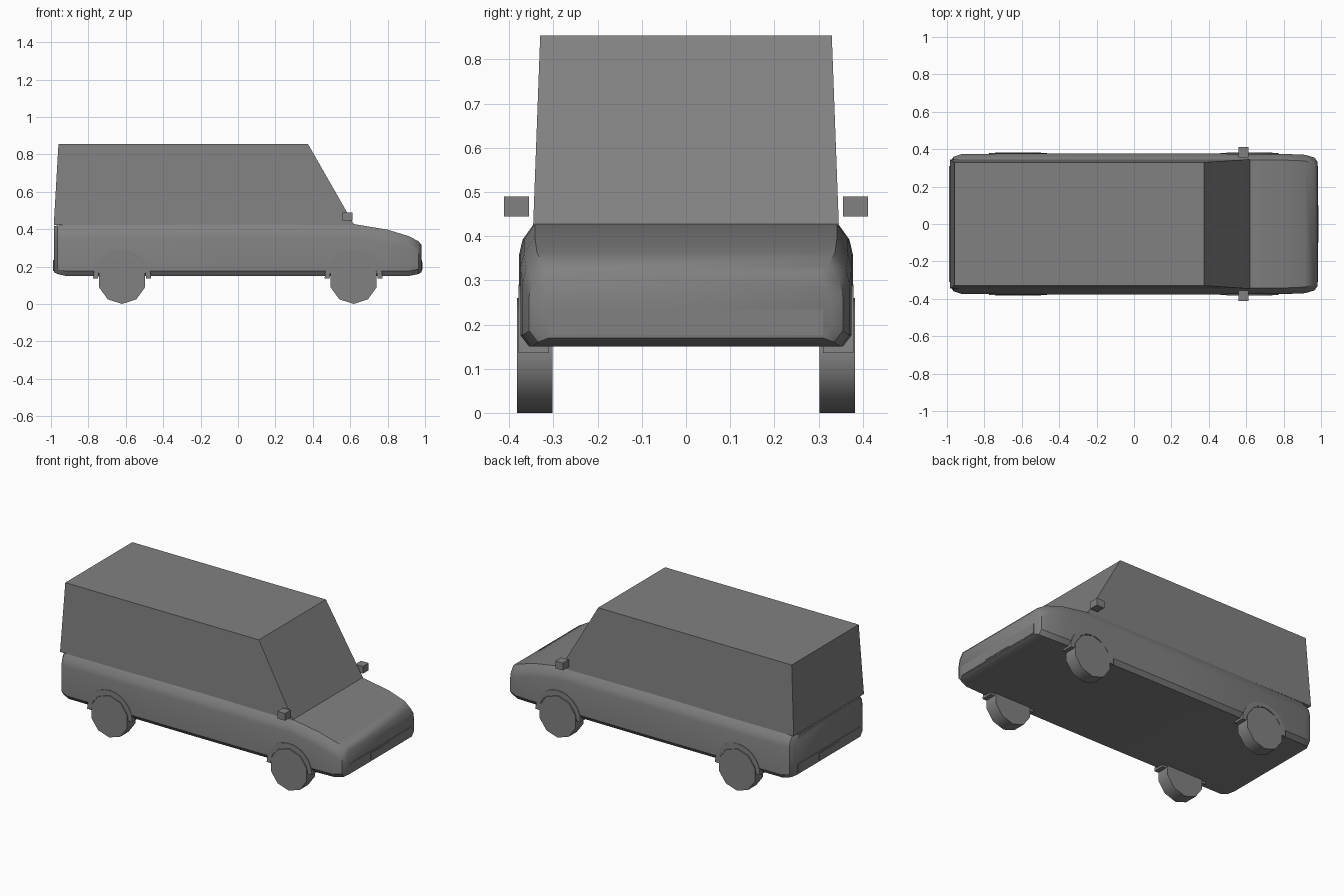
import bpy, bmesh, math

cube = bpy.data.objects.get("Cube")
if cube:
    bpy.data.objects.remove(cube, do_unlink=True)

grey = bpy.data.materials.new("mid grey")
grey.use_nodes = True
colour = (0.22, 0.22, 0.22, 1)
grey.diffuse_color = colour
grey.node_tree.nodes["Principled BSDF"].inputs["Base Color"].default_value = colour


def finish(name, bm, smooth=None):
    bmesh.ops.recalc_face_normals(bm, faces=bm.faces)
    mesh = bpy.data.meshes.new(name)
    bm.to_mesh(mesh)
    bm.free()
    mesh.materials.append(grey)
    obj = bpy.data.objects.new(name, mesh)
    bpy.context.collection.objects.link(obj)
    if smooth:
        bpy.ops.object.select_all(action='DESELECT')
        obj.select_set(True)
        bpy.context.view_layer.objects.active = obj
        bpy.ops.object.shade_smooth_by_angle(angle=math.radians(smooth))
    return obj


def loft(name, rings, smooth=None, closed_ends=True):
    """Skin a row of closed rings that all have the same point count."""
    bm = bmesh.new()
    loops = [[bm.verts.new(p) for p in ring] for ring in rings]
    n = len(loops[0])
    for a, b in zip(loops, loops[1:]):
        for i in range(n):
            j = (i + 1) % n
            bm.faces.new((a[i], a[j], b[j], b[i]))
    if closed_ends:
        bm.faces.new(loops[0])
        bm.faces.new(loops[-1])
    return finish(name, bm, smooth)


def box(name, x0, x1, y0, y1, z0, z1):
    return loft(name, [[(x, y0, z0), (x, y1, z0), (x, y1, z1), (x, y0, z1)]
                       for x in (x0, x1)])


# Lower body: cross-sections along the length (x, half width, bottom, top)
stations = [(-0.985, 0.33, 0.17, 0.415), (-0.965, 0.36, 0.16, 0.42),
            (-0.92, 0.375, 0.15, 0.425), (0, 0.378, 0.15, 0.427),
            (0.62, 0.375, 0.15, 0.427), (0.80, 0.375, 0.15, 0.397),
            (0.915, 0.37, 0.15, 0.362), (0.965, 0.355, 0.16, 0.335),
            (0.982, 0.33, 0.17, 0.315)]
rings = []
for x, w, low, top in stations:
    half = [(w - 0.02, low), (w, low + 0.026), (w, top - 0.07),
            (w - 0.008, top - 0.035), (w - 0.033, top)]
    rings.append([(x, y, z) for y, z in half] +
                 [(x, -y, z) for y, z in reversed(half)])
loft("lower_body", rings, smooth=35)

# Tapered cabin with raked windscreen
loft("cabin", [[(x0, -w, z), (x1, -w, z), (x1, w, z), (x0, w, z)]
               for x0, x1, w, z in ((-0.985, 0.622, 0.346, 0.422),
                                    (-0.96, 0.375, 0.33, 0.854))])

# Bumpers and number plates
for end, s, x in (("front", 1, 0.98), ("rear", -1, -0.984)):
    box(end + "_bumper", x, x + s * 0.004, -0.31, 0.31, 0.176, 0.234)
    box(end + "_number_plate", x, x + s * 0.006, -0.10, 0.10, 0.183, 0.223)

for side, s in (("left", 1), ("right", -1)):
    # Door mirror
    box(side + "_mirror", 0.56, 0.613, s * 0.355, s * 0.412, 0.445, 0.49)
    for end, cx in (("front", 0.618), ("rear", -0.62)):
        # Ten-sided wheel standing on a corner
        angles = [math.tau * i / 10 - math.pi / 2 for i in range(10)]
        loft(f"{end}_{side}_wheel",
             [[(cx + 0.13 * math.cos(a), s * y, 0.13 + 0.13 * math.sin(a))
               for a in angles] for y in (0.302, 0.383)], smooth=40)
        # Wheel arch lip
        arc = []
        for i in range(17):
            a = math.pi * i / 16
            c, h = math.cos(a), math.sin(a)
            arc.append([(cx + r * c, s * y, 0.136 + r * h)
                        for r, y in ((0.128, 0.31), (0.155, 0.31),
                                     (0.155, 0.379), (0.128, 0.379))])
        loft(f"{end}_{side}_wheel_arch", arc, smooth=40)
